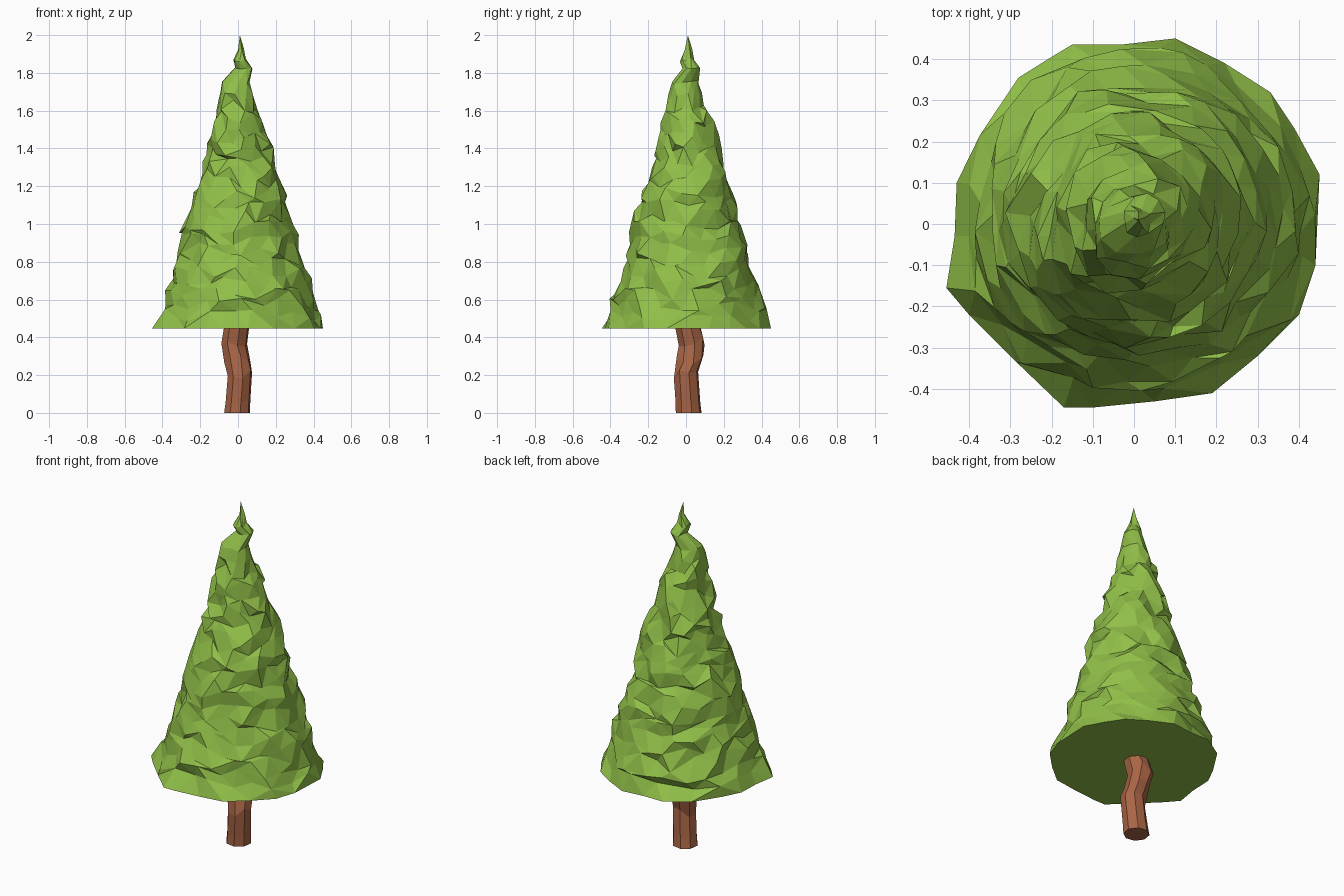
import bpy, bmesh, math, random
from mathutils import Vector

if "Cube" in bpy.data.objects:
    bpy.data.objects.remove(bpy.data.objects["Cube"])

random.seed(11)
TAU = 2 * math.pi


def material(name, color):
    m = bpy.data.materials.new(name)
    m.diffuse_color = color
    m.use_nodes = True
    m.node_tree.nodes["Principled BSDF"].inputs["Base Color"].default_value = m.diffuse_color
    return m


def make_object(name, bm, mat):
    bmesh.ops.recalc_face_normals(bm, faces=bm.faces)
    me = bpy.data.meshes.new(name)
    bm.to_mesh(me)
    bm.free()
    me.materials.append(mat)
    ob = bpy.data.objects.new(name, me)
    bpy.context.collection.objects.link(ob)
    return ob


def stitch(bm, low, high):
    """Join two rings of (angle, vert), sorted by angle, with triangles."""
    i = j = 0
    n, m = len(low), len(high)
    angle = lambda ring, k: ring[k % len(ring)][0] + TAU * (k // len(ring))
    while i < n or j < m:
        a, b = low[i % n][1], high[j % m][1]
        if j >= m or (i < n and angle(low, i + 1) <= angle(high, j + 1)):
            i += 1
            bm.faces.new((a, low[i % n][1], b))
        else:
            j += 1
            bm.faces.new((a, high[j % m][1], b))


def lerp_profile(profile, z):
    for p, q in zip(profile, profile[1:]):
        if z <= q[0]:
            t = (z - p[0]) / (q[0] - p[0])
            return [u + (v - u) * t for u, v in zip(p, q)]
    return profile[-1]


# Foliage: irregular hem, crumpled cone, leaning tip
HEM_Z = .447
hem = [(.45, .12), (.39, .23), (.33, .32), (.22, .39), (.1, .45), (-.03, .435), (-.15, .435),
       (-.2, .405), (-.28, .355), (-.38, .2), (-.43, .1), (-.435, -.03), (-.455, -.155),
       (-.4, -.22), (-.285, -.335), (-.17, -.445), (-.1, -.445), (.05, -.43), (.19, -.41),
       (.3, -.32), (.4, -.22), (.44, -.1)]
# z, radius, centre x, centre y
profile = [(.45, .435, 0, 0), (.6, .392, .01, .005), (.8, .333, .012, .012), (1.0, .28, 0, 0),
           (1.2, .223, .012, .005), (1.4, .166, .003, .015), (1.6, .113, .003, .005),
           (1.7, .087, -.012, -.01), (1.76, .07, -.01, -.005), (1.82, .052, .028, .028),
           (1.87, .036, .008, .008), (1.93, .016, .016, .016)]

bm = bmesh.new()
ring = sorted(((math.atan2(y, x) % TAU, bm.verts.new((x, y, HEM_Z))) for x, y in hem),
              key=lambda e: e[0])
centre = bm.verts.new((0, 0, HEM_Z))
for (_, a), (_, b) in zip(ring, ring[1:] + ring[:1]):
    bm.faces.new((b, a, centre))

levels = [.515 + .0585 * k for k in range(21)] + [1.75, 1.82, 1.87, 1.93]
for k, z in enumerate(levels):
    _, r, cx, cy = lerp_profile(profile, z)
    n = max(5, min(22, round(7 + r * 42)))
    rough = 1 if z < 1.66 else .3
    new = []
    for s in range(n):
        ang = (s + .5 * (k % 2) + .2 + random.uniform(-.2, .2)) * TAU / n
        dz = random.uniform(-.036, .036) * rough
        rr = r - .275 * dz + random.uniform(-.024, .024) * rough
        new.append((ang, bm.verts.new((cx + rr * math.cos(ang), cy + rr * math.sin(ang), z + dz))))
    stitch(bm, ring, new)
    ring = new
tip = bm.verts.new((.01, .01, 2.0))
for (_, a), (_, b) in zip(ring, ring[1:] + ring[:1]):
    bm.faces.new((a, b, tip))
make_object("foliage", bm, material("leaf green", (.28, .52, .065, 1)))

# Trunk: crooked eight-sided stem
path = [(-.005, .014, 0), (0, .01, .06), (.01, 0, .2), (-.003, .022, .29),
        (-.02, .03, .38), (-.005, .006, .47)]
radii = [.07, .067, .066, .072, .07, .068]
bm = bmesh.new()
rings = []
for (x, y, z), r in zip(path, radii):
    row = []
    for s in range(8):
        a = (s + .3) * TAU / 8
        dz = random.uniform(-.03, .03) if .1 < z < .42 else 0
        row.append(bm.verts.new(Vector((x + r * math.cos(a), y + r * math.sin(a), z + dz))))
    rings.append(row)
for low, high in zip(rings, rings[1:]):
    for s in range(8):
        t = (s + 1) % 8
        bm.faces.new((low[s], low[t], high[t], high[s]))
bm.faces.new(rings[0][::-1])
bm.faces.new(rings[-1])
make_object("trunk", bm, material("bark brown", (.4, .13, .06, 1)))
